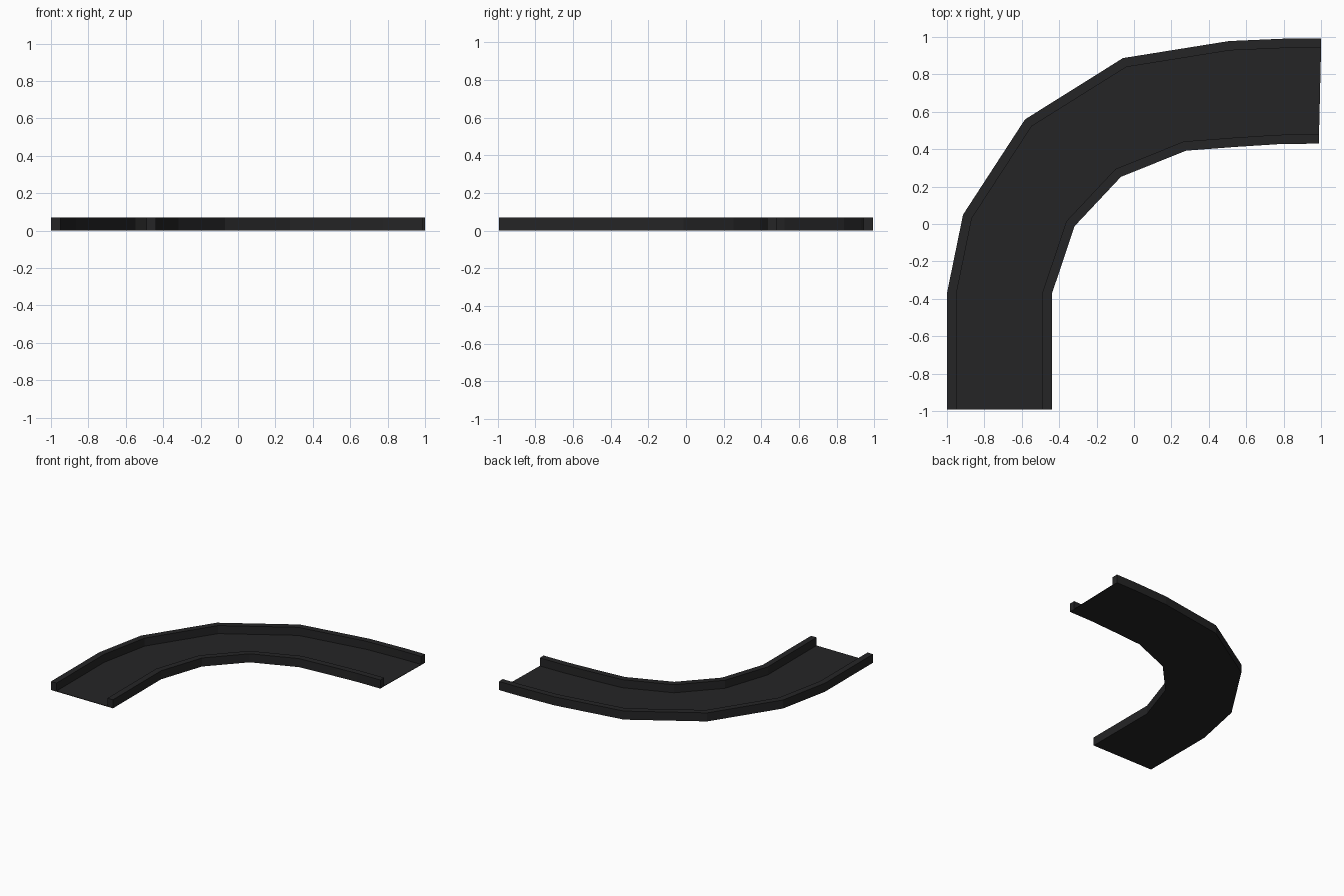
import bpy, bmesh
from mathutils import Vector

if "Cube" in bpy.data.objects:
    bpy.data.objects.remove(bpy.data.objects["Cube"])

HEIGHT, FLOOR, RAIL = 0.07, 0.004, 0.05

# Plan outlines of the bend, from the front end round to the right end
OUTER = [(-1, -0.993), (-1, -0.37), (-0.914, 0.05), (-0.583, 0.559),
         (-0.059, 0.887), (0.508, 0.978), (0.83, 0.992), (1, 0.993)]
INNER = [(-0.438, -0.993), (-0.438, -0.37), (-0.318, -0.012), (-0.07, 0.252),
         (0.278, 0.392), (0.54, 0.412), (0.775, 0.427), (0.99, 0.43)]


def offset(path, dist):
    """Mitred parallel copy of a plan path, positive to its right."""
    pts = [Vector(p) for p in path]
    dirs = [(b - a).normalized() for a, b in zip(pts, pts[1:])]
    result = []
    for i, p in enumerate(pts):
        a, b = dirs[max(i - 1, 0)], dirs[min(i, len(dirs) - 1)]
        na, nb = Vector((a.y, -a.x)), Vector((b.y, -b.x))
        result.append(p + (na + nb) * dist / (1 + na.dot(nb)))
    return result


def band(name, left, right, height, mat):
    """Solid strip between two plan paths, standing on z = 0."""
    bm = bmesh.new()
    rings = [[bm.verts.new((p[0], p[1], z))
              for p, z in ((l, 0), (r, 0), (r, height), (l, height))]
             for l, r in zip(left, right)]
    for a, b in zip(rings, rings[1:]):
        for i in range(4):
            j = (i + 1) % 4
            bm.faces.new((a[i], a[j], b[j], b[i]))
    bm.faces.new(rings[0])
    bm.faces.new(rings[-1])
    bmesh.ops.recalc_face_normals(bm, faces=bm.faces)
    mesh = bpy.data.meshes.new(name)
    bm.to_mesh(mesh)
    bm.free()
    mesh.materials.append(mat)
    obj = bpy.data.objects.new(name, mesh)
    bpy.context.collection.objects.link(obj)
    return obj


dark = bpy.data.materials.new("dark_rubber")
dark.diffuse_color = (0.018, 0.018, 0.019, 1)
dark.use_nodes = True
dark.node_tree.nodes["Principled BSDF"].inputs["Base Color"].default_value = dark.diffuse_color

outer_edge = offset(OUTER, RAIL)
inner_edge = offset(INNER, -RAIL)

# Flat deck and the two raised edge rails
band("deck", outer_edge, inner_edge, FLOOR, dark)
band("outer_rail", OUTER, outer_edge, HEIGHT, dark)
band("inner_rail", inner_edge, INNER, HEIGHT, dark)
